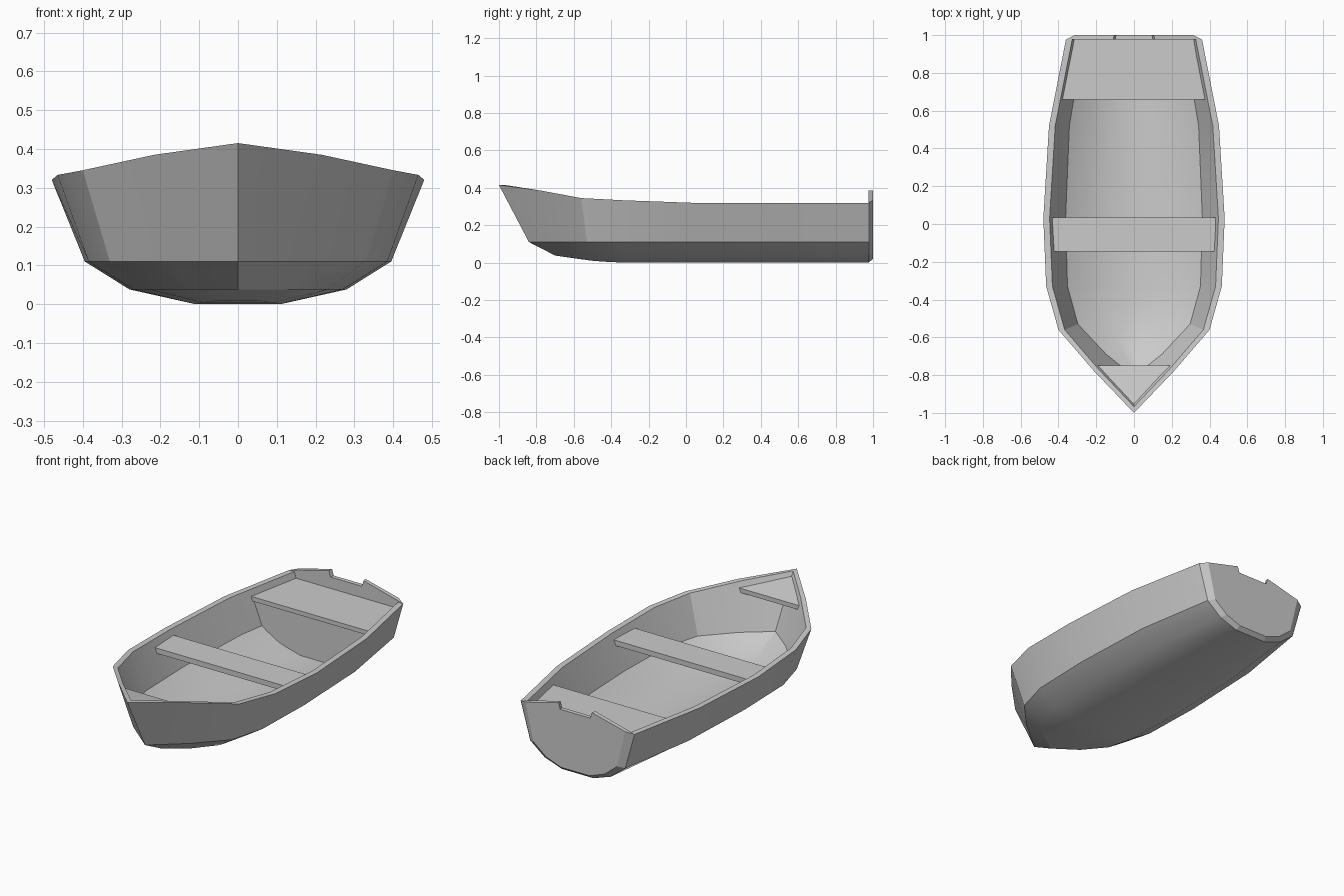
import bpy, bmesh, math

if "Cube" in bpy.data.objects:
    bpy.data.objects.remove(bpy.data.objects["Cube"])


def make_object(name, verts, faces, smooth=None):
    bm = bmesh.new()
    vs = [bm.verts.new(v) for v in verts]
    for f in faces:
        bm.faces.new([vs[i] for i in f])
    # merge collapsed points along the stem
    bmesh.ops.remove_doubles(bm, verts=bm.verts, dist=1e-4)
    bmesh.ops.dissolve_degenerate(bm, dist=1e-5, edges=bm.edges)
    bmesh.ops.recalc_face_normals(bm, faces=bm.faces)
    me = bpy.data.meshes.new(name)
    bm.to_mesh(me)
    bm.free()
    ob = bpy.data.objects.new(name, me)
    bpy.context.collection.objects.link(ob)
    if smooth:
        bpy.ops.object.select_all(action='DESELECT')
        ob.select_set(True)
        bpy.context.view_layer.objects.active = ob
        bpy.ops.object.shade_smooth_by_angle(angle=math.radians(smooth))
    return ob


def loft(name, a, b):
    """Solid between two outlines with the same number of points."""
    n = len(a)
    faces = [tuple(range(n)), tuple(range(2 * n - 1, n - 1, -1))]
    faces += [(i, (i + 1) % n, n + (i + 1) % n, n + i) for i in range(n)]
    return make_object(name, a + b, faces)


def slab(name, outline, thick):
    return loft(name, outline, [(x, y, z - thick) for x, y, z in outline])


def mirrored(half):
    """Close a right-hand half outline with its left-hand mirror."""
    return half + [(-x, y, z) for x, y, z in reversed(half)]


# Hull lines from gunwale to bottom: half widths, positions, heights
stern_y = [-0.33, 0.03, 0.52, 0.978]
gunwale = ([0, .215, .40, .465, .48, .45, .36], [-1, -.775, -.56],
           [.415, .385, .345, .333, .32, .32, .32])
chine = ([0, .18, .33, .385, .395, .375, .30], [-.84, -.69, -.53], [.11] * 7)
bilge = ([0, .13, .23, .27, .28, .265, .21], [-.70, -.61, -.49], [.038] * 7)
bottom = ([0, .05, .09, .11, .11, .11, .10], [-.56, -.50, -.42],
          [.018, .01, .004, 0, 0, 0, 0])
lines = [gunwale, chine, bilge, bottom]
lift = [0, .02, .028, .025]


def station(i, inset):
    half = []
    for (xs, ys, zs), up in zip(lines, lift):
        x = max(xs[i] - inset, 0)
        y = (ys + stern_y)[i] + (inset if i == 0 else 0)
        half.append((x, y, zs[i] + (up if inset else 0)))
    return mirrored(half)


# Hull: outer skin, inner skin and rim
rings = [station(i, 0) + station(i, .033)[::-1] for i in range(7)]
n = len(rings[0])
verts = [v for r in rings for v in r]
faces = []
for i in range(6):
    for j in range(n):
        if i == 0 and j in (3, 11):
            # first bottom strip narrows to a triangle at the stem
            faces.append((j, n + j, n + j + 1))
            continue
        k = (j + 1) % n
        faces.append((i * n + j, i * n + k, (i + 1) * n + k, (i + 1) * n + j))
make_object("hull", verts, faces, 22)

# Transom with motor notch and bevelled outer edge
inner = [(.10, .35), (.11, .385), (.36, .32), (.30, .11), (.21, .038), (.10, 0)]
outer = [(.095, .35), (.105, .385), (.315, .332), (.265, .12), (.185, .055), (.09, .02)]
loft("transom", mirrored([(x, .976, z) for x, z in inner]),
     mirrored([(x, 1.0, z) for x, z in outer]))

# Seats
slab("middle_seat", mirrored([(.432, -.145, .288), (.432, .035, .288)]), .03)
slab("stern_seat", mirrored([(.385, .66, .285), (.327, .978, .285)]), .025)
slab("bow_seat", [(.19, -.75, .35), (-.19, -.75, .35), (0, -.957, .39)], .025)

# Panel under the stern seat
panel = [(.385, .275), (.325, .125), (.22, .06), (.09, .015)]
loft("stern_seat_panel", mirrored([(x, .67, z) for x, z in panel]),
     mirrored([(x, .69, z) for x, z in panel]))
